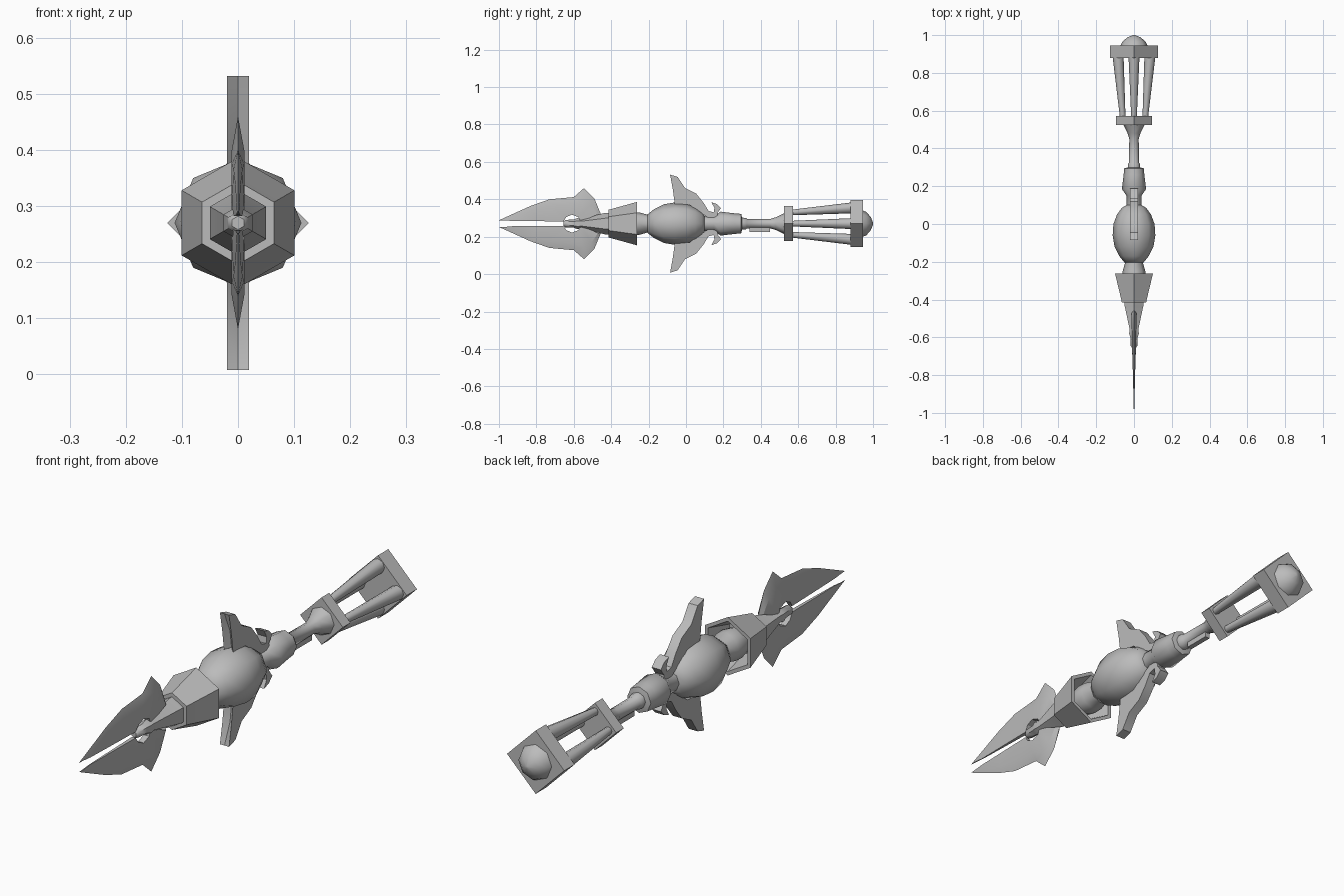
import bpy, bmesh, math
from mathutils import Vector

if "Cube" in bpy.data.objects:
    bpy.data.objects.remove(bpy.data.objects["Cube"])

AXIS = 0.27  # height of the long axis
grey = bpy.data.materials.new("plain grey")
grey.diffuse_color = (0.5, 0.5, 0.5, 1)
grey.use_nodes = True
grey.node_tree.nodes["Principled BSDF"].inputs["Base Color"].default_value = grey.diffuse_color


def finish(name, bm, angle=30):
    bmesh.ops.recalc_face_normals(bm, faces=bm.faces[:])
    me = bpy.data.meshes.new(name)
    bm.to_mesh(me)
    bm.free()
    me.materials.append(grey)
    ob = bpy.data.objects.new(name, me)
    bpy.context.collection.objects.link(ob)
    bpy.ops.object.select_all(action='DESELECT')
    ob.select_set(True)
    bpy.context.view_layer.objects.active = ob
    bpy.ops.object.shade_smooth_by_angle(angle=math.radians(angle))
    return ob


def lathe(name, profile, sides, angle=30, closed=False):
    """Turn (y, radius) points around the long axis, one corner pointing up."""
    bm = bmesh.new()
    rings = []
    for y, r in profile:
        rings.append([bm.verts.new((r * math.sin(a), y, AXIS + r * math.cos(a)))
                      for a in (2 * math.pi * i / sides for i in range(sides))])
    pairs = list(zip(rings, rings[1:]))
    if closed:
        pairs.append((rings[-1], rings[0]))
    else:
        bm.faces.new(rings[0])
        bm.faces.new(rings[-1])
    for a, b in pairs:
        for i in range(sides):
            j = (i + 1) % sides
            bm.faces.new((a[i], a[j], b[j], b[i]))
    return finish(name, bm, angle)


def rod(name, p, q, r1, r2, sides=8):
    p, q = Vector(p), Vector(q)
    d = q - p
    bm = bmesh.new()
    bmesh.ops.create_cone(bm, cap_ends=True, segments=sides, radius1=r1,
                          radius2=r2, depth=d.length)
    rot = d.to_track_quat('Z', 'Y').to_matrix().to_4x4()
    bmesh.ops.transform(bm, matrix=rot, verts=bm.verts[:])
    bmesh.ops.translate(bm, vec=(p + q) / 2, verts=bm.verts[:])
    return finish(name, bm, 50)


# blade halves: a sharp outer edge rising to a thicker inner edge
def blade(name, s):
    outer = [(-1.0, .018), (-.83, .095), (-.73, .13), (-.6, .142),
             (-.545, .19), (-.49, .135), (-.455, .05)]
    middle = [(-.97, .018), (-.82, .07), (-.73, .095), (-.61, .105),
              (-.55, .125), (-.505, .1), (-.47, .05)]
    inner = [(-.93, .014), (-.8, .013), (-.655, .012), (-.64, .035),
             (-.61, .048), (-.575, .035), (-.565, .01)]
    thick = [.002, .005, .008, .011, .012, .012, .012]
    bm = bmesh.new()
    put = lambda x, p: bm.verts.new((x, p[0], AXIS + s * p[1]))
    edge = [put(0, p) for p in outer]
    sides = []
    for k in (-1, 1):
        mid = [put(k * t, p) for t, p in zip(thick, middle)]
        inn = [put(k * t, p) for t, p in zip(thick, inner)]
        sides.append((mid, inn))
        for i in range(6):
            bm.faces.new((edge[i], edge[i + 1], mid[i + 1], mid[i]))
            bm.faces.new((mid[i], mid[i + 1], inn[i + 1], inn[i]))
    (m0, i0), (m1, i1) = sides
    for i in range(6):
        bm.faces.new((i0[i], i0[i + 1], i1[i + 1], i1[i]))
    for e in (0, 6):
        bm.faces.new((edge[e], m0[e], m1[e]))
        bm.faces.new((m0[e], i0[e], i1[e], m1[e]))
    return finish(name, bm, 25)


# curved wings: a profile given width, with a shallow groove down the front
def wing(name, s):
    prof = [(-.085, .262), (-.045, .25), (-.005, .19), (.055, .16), (.095, .11),
            (.12, .068), (.148, .06), (.152, .085), (.135, .115), (.165, .105),
            (.187, .083), (.167, .055), (.17, .035), (.12, .03), (.06, .07),
            (.02, .1), (-.03, .105), (-.06, .105), (-.07, .18)]
    bm = bmesh.new()
    cols = []
    for x in (-.02, 0, .02):
        cols.append([bm.verts.new((x, y + (.02 if x == 0 and i >= 17 else 0),
                                   AXIS + s * z)) for i, (y, z) in enumerate(prof)])
    bm.faces.new(cols[0])
    bm.faces.new(cols[2])
    n = len(prof)
    for a, b in zip(cols, cols[1:]):
        for i in range(n):
            j = (i + 1) % n
            bm.faces.new((a[i], a[j], b[j], b[i]))
    return finish(name, bm, 30)


for side, s in (("upper", 1), ("lower", -1)):
    blade(side + "_blade", s)
    wing(side + "_wing", s)

# tapered core holding the blades
lathe("blade_socket", [(-.655, .012), (-.645, .02), (-.6, .022), (-.58, .03),
                       (-.56, .026), (-.43, .058), (-.4, .058)], 6, 50)
# hollow flared collar and the neck inside it
lathe("collar", [(-.415, .03), (-.415, .074), (-.385, .082), (-.262, .116),
                 (-.262, .1), (-.36, .07), (-.36, .03)], 6, 50, closed=True)
lathe("front_neck", [(-.37, .045), (-.29, .062), (-.25, .06), (-.2, .046),
                     (-.17, .05)], 8, 60)
# round body
lathe("orb", [(-.205, .05), (-.17, .078), (-.12, .103), (-.06, .113), (.0, .109),
              (.05, .09), (.085, .065), (.1, .04)], 8, 60)
# grip and handle shaft
lathe("rear_neck", [(.08, .04), (.15, .04), (.185, .064), (.26, .055),
                    (.295, .052), (.3, .03)], 8, 50)
lathe("handle", [(.29, .032), (.32, .031), (.325, .026), (.45, .025), (.48, .034),
                 (.53, .058)], 8, 60)
bm = bmesh.new()
bmesh.ops.create_cube(bm, size=1)
bmesh.ops.scale(bm, vec=(.022, .11, .022), verts=bm.verts[:])
bmesh.ops.translate(bm, vec=(0, .395, AXIS - .033), verts=bm.verts[:])
finish("handle_strip", bm)

# lantern cage: two diamond plates joined by four flaring rods
lathe("small_plate", [(.525, .094), (.573, .094)], 4)
lathe("large_plate", [(.88, .126), (.945, .126)], 4)
for i in range(4):
    a = math.pi / 2 * i
    c, d = math.sin(a), math.cos(a)
    rod("cage_rod", (.06 * c, .57, AXIS + .06 * d), (.084 * c, .885, AXIS + .084 * d),
        .015, .029)

# domed end
lathe("end_dome", [(.94, .073), (.965, .062), (.988, .035), (1.0, .006)], 8, 60)
